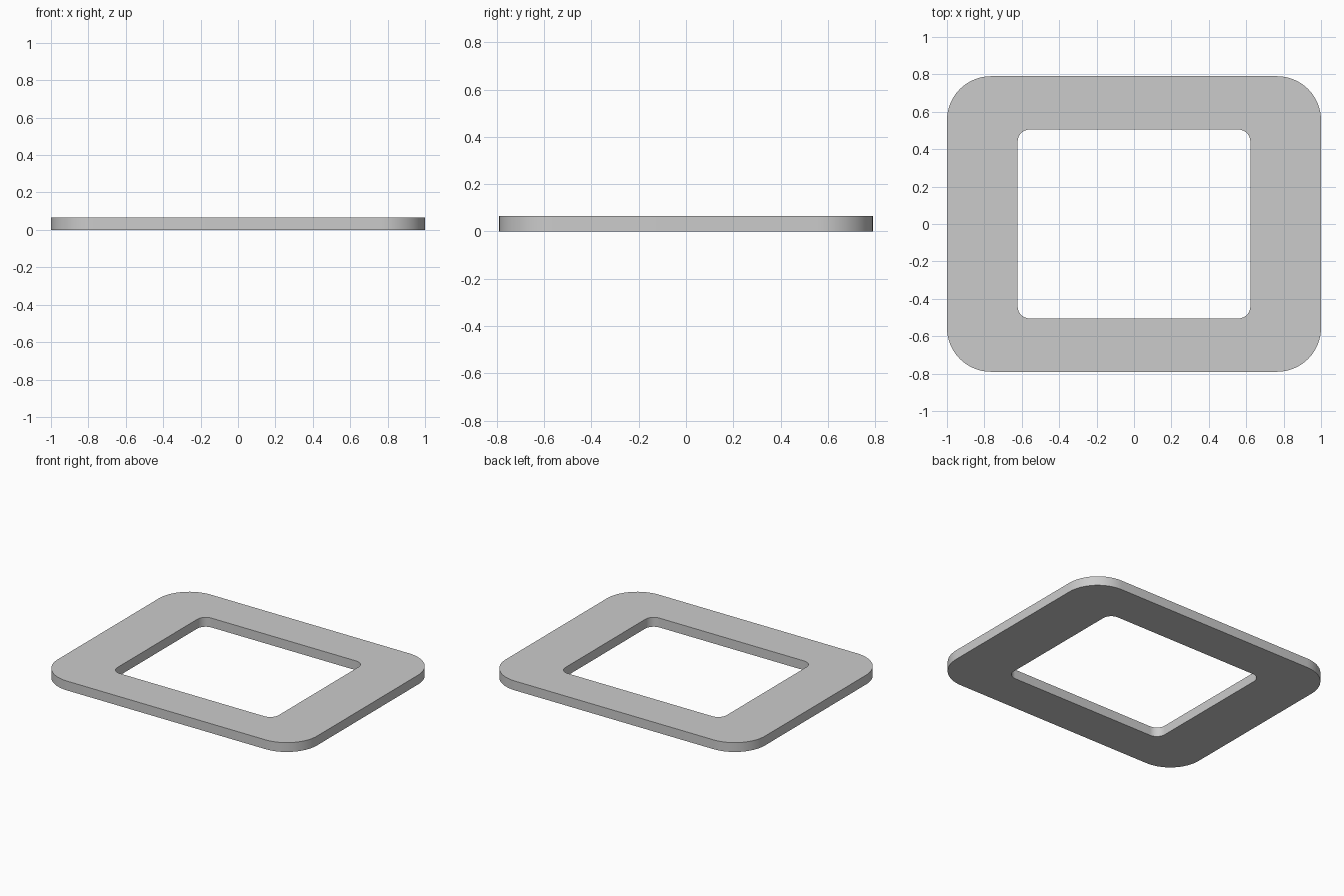
import bpy, bmesh
from math import cos, sin, pi

if "Cube" in bpy.data.objects:
    bpy.data.objects.remove(bpy.data.objects["Cube"])

HEIGHT = 0.065
SEGMENTS = 16  # per rounded corner


def rounded_rect(hx, hy, r):
    """Counter-clockwise outline of a rounded rectangle."""
    points = []
    for k, (sx, sy) in enumerate([(1, 1), (-1, 1), (-1, -1), (1, -1)]):
        for i in range(SEGMENTS + 1):
            a = (k + i / SEGMENTS) * pi / 2
            points.append((sx * (hx - r) + r * cos(a), sy * (hy - r) + r * sin(a)))
    return points


# Flat frame: outer and inner outlines joined, then extruded upward
bm = bmesh.new()
outer, inner = [[bm.verts.new((x, y, 0)) for x, y in rounded_rect(*dims)]
                for dims in ((1.0, 0.79, 0.235), (0.622, 0.505, 0.065))]
n = len(outer)
for i in range(n):
    j = (i + 1) % n
    bm.faces.new((outer[i], outer[j], inner[j], inner[i]))
top = bmesh.ops.extrude_face_region(bm, geom=bm.faces[:], use_keep_orig=True)["geom"]
bmesh.ops.translate(bm, vec=(0, 0, HEIGHT),
                    verts=[g for g in top if isinstance(g, bmesh.types.BMVert)])
bmesh.ops.recalc_face_normals(bm, faces=bm.faces[:])

mesh = bpy.data.meshes.new("flat_frame")
bm.to_mesh(mesh)
bm.free()
frame = bpy.data.objects.new("flat_frame", mesh)
bpy.context.collection.objects.link(frame)

# Smooth corners with crisp rims
bpy.context.view_layer.objects.active = frame
frame.select_set(True)
bpy.ops.object.shade_smooth_by_angle(angle=pi / 6)
